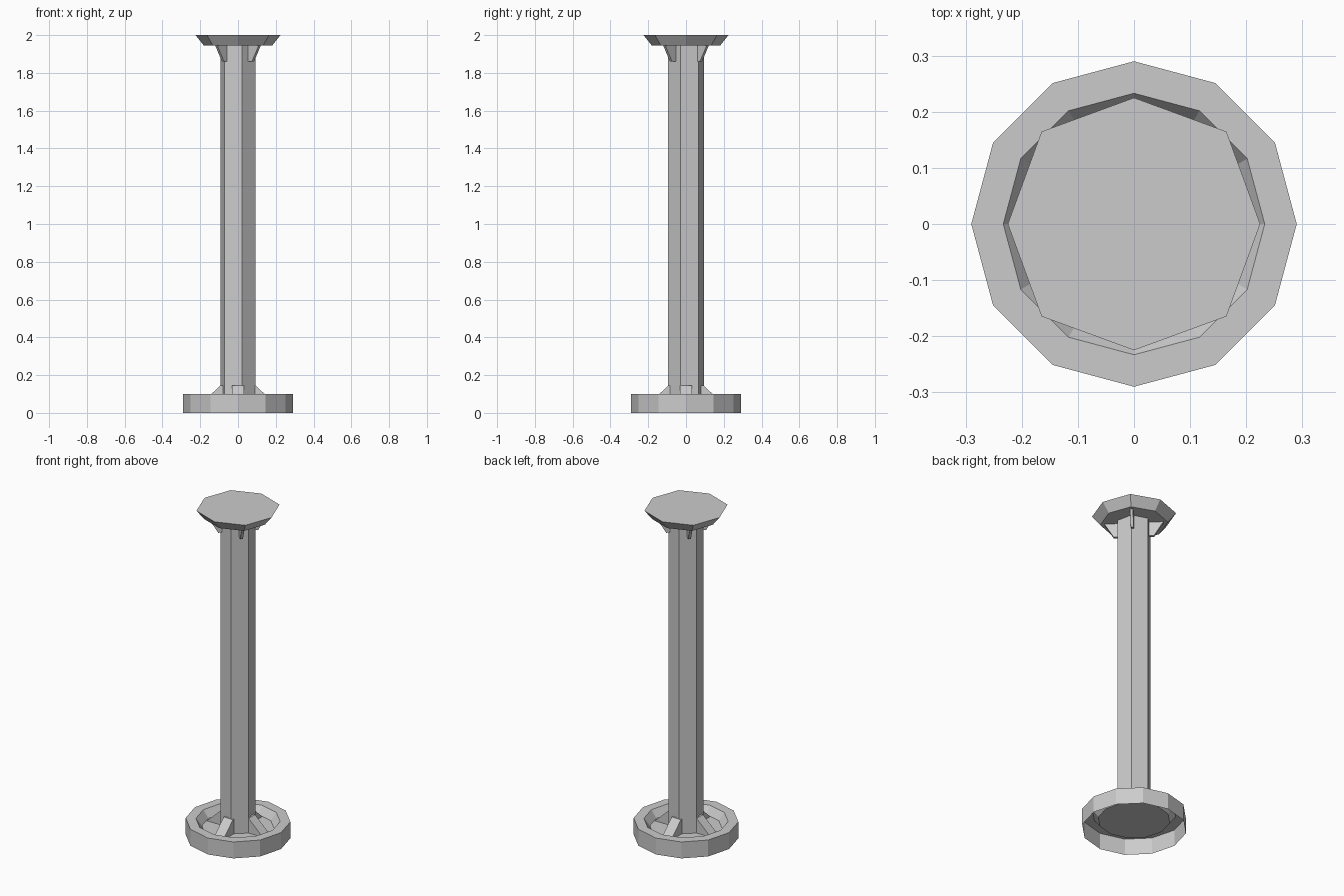
import bpy, bmesh, math
from math import sin, cos, pi, radians

cube = bpy.data.objects.get("Cube")
if cube:
    bpy.data.objects.remove(cube, do_unlink=True)

grey = bpy.data.materials.new("plain_grey")
grey.use_nodes = True
colour = (0.6, 0.6, 0.6, 1)
grey.diffuse_color = colour
grey.node_tree.nodes["Principled BSDF"].inputs["Base Color"].default_value = colour


def finish(name, bm, recalc=True):
    if recalc:
        bmesh.ops.recalc_face_normals(bm, faces=bm.faces)
    mesh = bpy.data.meshes.new(name)
    bm.to_mesh(mesh)
    bm.free()
    mesh.materials.append(grey)
    obj = bpy.data.objects.new(name, mesh)
    bpy.context.collection.objects.link(obj)
    return obj


def lathe(name, profile, sides, turn=0, odd=1, cap_start=True, cap_end=True):
    """Faceted turned part; profile runs bottom to top on the outside."""
    bm = bmesh.new()
    rings = []
    for r, z in profile:
        ring = []
        for i in range(sides):
            a = turn + 2 * pi * i / sides
            k = r * (odd if i % 2 else 1)
            ring.append(bm.verts.new((k * cos(a), k * sin(a), z)))
        rings.append(ring)
    for low, high in zip(rings, rings[1:]):
        for i in range(sides):
            j = (i + 1) % sides
            bm.faces.new((low[i], low[j], high[j], high[i]))
    if cap_start:
        bm.faces.new(rings[0][::-1])
    if cap_end:
        bm.faces.new(rings[-1])
    return finish(name, bm, recalc=False)


def fin(name, profile, width, angle):
    """Plate with a radial outline, standing out from the axis."""
    bm = bmesh.new()
    sides = []
    for t in (-width / 2, width / 2):
        sides.append([bm.verts.new((r * cos(angle) - t * sin(angle),
                                    r * sin(angle) + t * cos(angle), z))
                      for r, z in profile])
    a, b = sides
    bm.faces.new(a)
    bm.faces.new(b[::-1])
    for i in range(len(a)):
        j = (i + 1) % len(a)
        bm.faces.new((a[i], b[i], b[j], a[j]))
    return finish(name, bm)


# Dished base, open underneath
lathe("base_dish", [(0.29, 0), (0.29, 0.1), (0.233, 0.1), (0.2, 0.056)],
      12, cap_start=False)

# Six-sided column
lathe("column", [(0.097, 0.056), (0.097, 1.945)], 6, turn=radians(-18))

# Flared eight-sided cap
lathe("cap", [(0.181, 1.945), (0.225, 2)], 8, odd=1.035)

# Sloped feet on the axes, brackets under the cap on the diagonals
foot = [(0.06, 0.056), (0.188, 0.056), (0.093, 0.145), (0.06, 0.145)]
bracket = [(0.06, 1.945), (0.163, 1.945), (0.112, 1.86), (0.06, 1.86)]
for i, side in enumerate(("left", "back", "right", "front")):
    fin(f"foot_{side}", foot, 0.062, i * pi / 2)
for i, corner in enumerate(("back_left", "back_right", "front_right", "front_left")):
    fin(f"bracket_{corner}", bracket, 0.016, i * pi / 2 + pi / 4)
